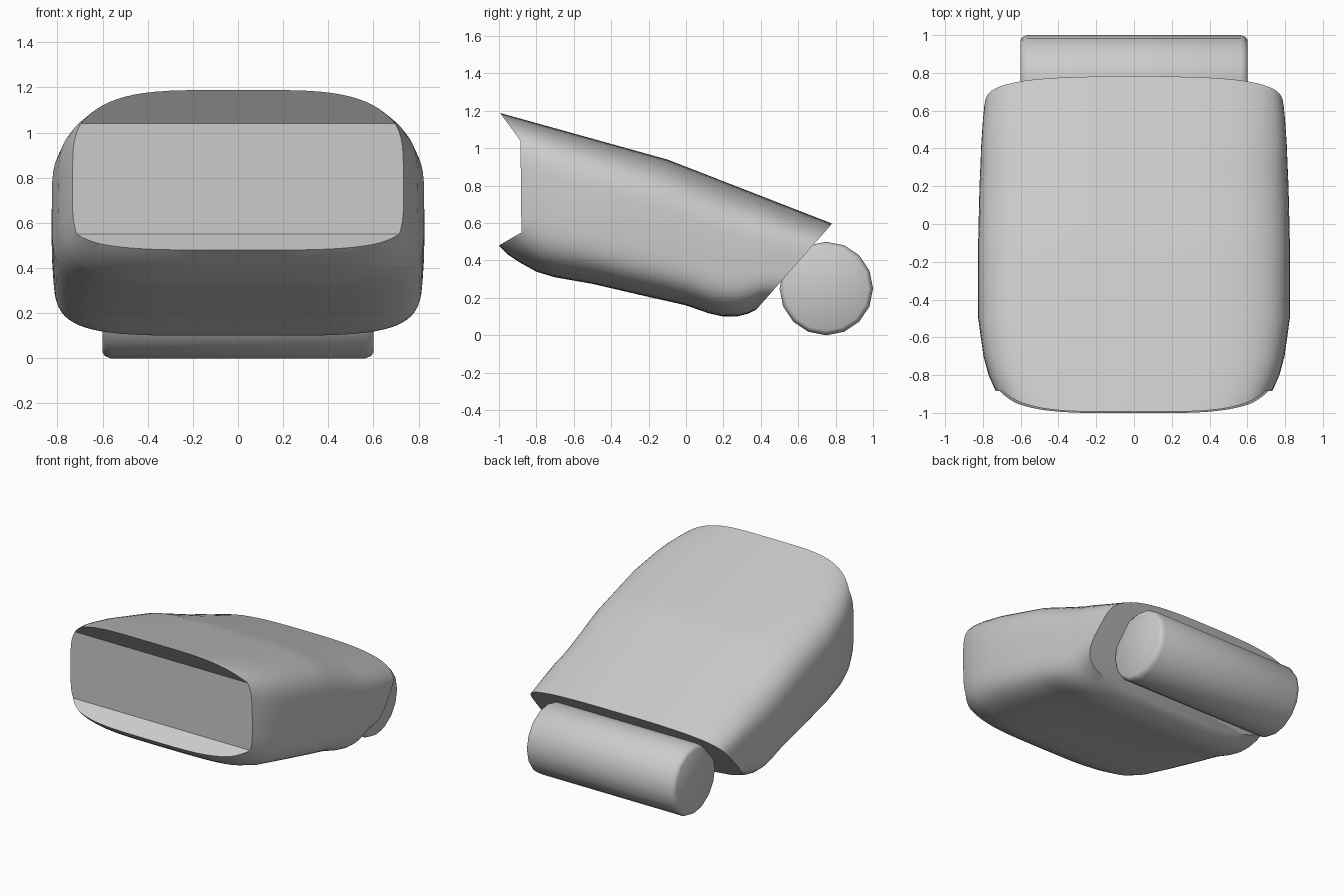
import bpy, bmesh, math

cube = bpy.data.objects.get("Cube")
if cube:
    bpy.data.objects.remove(cube, do_unlink=True)

grey = bpy.data.materials.new("plain_grey")
grey.use_nodes = True
colour = (0.6, 0.6, 0.6, 1)
grey.diffuse_color = colour
grey.node_tree.nodes["Principled BSDF"].inputs["Base Color"].default_value = colour


def make_object(name, bm):
    bmesh.ops.recalc_face_normals(bm, faces=bm.faces)
    mesh = bpy.data.meshes.new(name)
    bm.to_mesh(mesh)
    bm.free()
    mesh.materials.append(grey)
    obj = bpy.data.objects.new(name, mesh)
    bpy.context.collection.objects.link(obj)
    return obj


def activate(obj):
    bpy.ops.object.select_all(action="DESELECT")
    obj.select_set(True)
    bpy.context.view_layer.objects.active = obj


def loft(name, rings):
    bm = bmesh.new()
    loops = [[bm.verts.new(p) for p in ring] for ring in rings]
    count = len(loops[0])
    for a, b in zip(loops, loops[1:]):
        for i in range(count):
            j = (i + 1) % count
            bm.faces.new((a[i], a[j], b[j], b[i]))
    bm.faces.new(loops[0])
    bm.faces.new(loops[-1])
    return make_object(name, bm)


def cut(obj, profile):
    """Remove a prism, given by its side profile, across the full width."""
    cutter = loft("cutter", [[(x, y, z) for y, z in profile] for x in (-2, 2)])
    cutter.hide_render = True
    mod = obj.modifiers.new("cut", "BOOLEAN")
    mod.operation = "DIFFERENCE"
    mod.solver = "EXACT"
    mod.object = cutter
    activate(obj)
    bpy.ops.object.modifier_apply(modifier=mod.name)
    bpy.data.objects.remove(cutter, do_unlink=True)


def top_height(y):
    return 0.94 - (y + 0.1) * (0.278 if y < -0.1 else 0.389)


def section(y, half_width, bottom, count=72):
    """Rounded cross-section whose top grows more crowned to the rear."""
    top = top_height(y)
    middle, half_height = (top + bottom) / 2, (top - bottom) / 2
    t = min(max((y + 0.9) / 1.5, 0), 1)
    ring = []
    for i in range(count):
        a = 2 * math.pi * i / count
        c, s = math.cos(a), math.sin(a)
        n = 4.4 - 1.4 * t if s > 0 else 4 + t
        ring.append((half_width * math.copysign(abs(c) ** (2 / n), c), y,
                     middle + half_height * math.copysign(abs(s) ** (2 / n), s)))
    return ring


# Wedge-shaped body: y, half width, underside height
stations = [
    (-1.01, .65, .485), (-1, .66, .478), (-.95, .70, .43), (-.89, .73, .39),
    (-.8, .77, .34), (-.7, .797, .31), (-.5, .825, .275), (-.2, .826, .205),
    (-.1, .825, .183), (0, .823, .16), (.12, .82, .118), (.2, .818, .1),
    (.27, .815, .1), (.33, .812, .115), (.4, .81, .15), (.55, .80, .17),
    (.7, .785, .18), (.95, .74, .2)]
body = loft("body", [section(*s) for s in stations])

# Recessed front mouth, then the sloping rear face
cut(body, [(-.885, 1.04), (-.88, .55), (-1.1, .422), (-1.1, 1.333)])
cut(body, [(.951, .79), (.224, -.035), (1.3, -.035), (1.3, .79)])
activate(body)
bpy.ops.object.shade_smooth_by_angle(angle=math.radians(30))

# Rear roller with softened ends
sides, radius = 16, 0.25
rings = []
for x, r in ((-.6, .225), (-.59, .24), (-.565, radius), (.565, radius), (.59, .24), (.6, .225)):
    angles = [2 * math.pi * i / sides for i in range(sides)]
    rings.append([(x, .75 + r * math.cos(a), .25 + r * math.sin(a)) for a in angles])
roller = loft("rear_roller", rings)
activate(roller)
bpy.ops.object.shade_smooth_by_angle(angle=math.radians(40))
